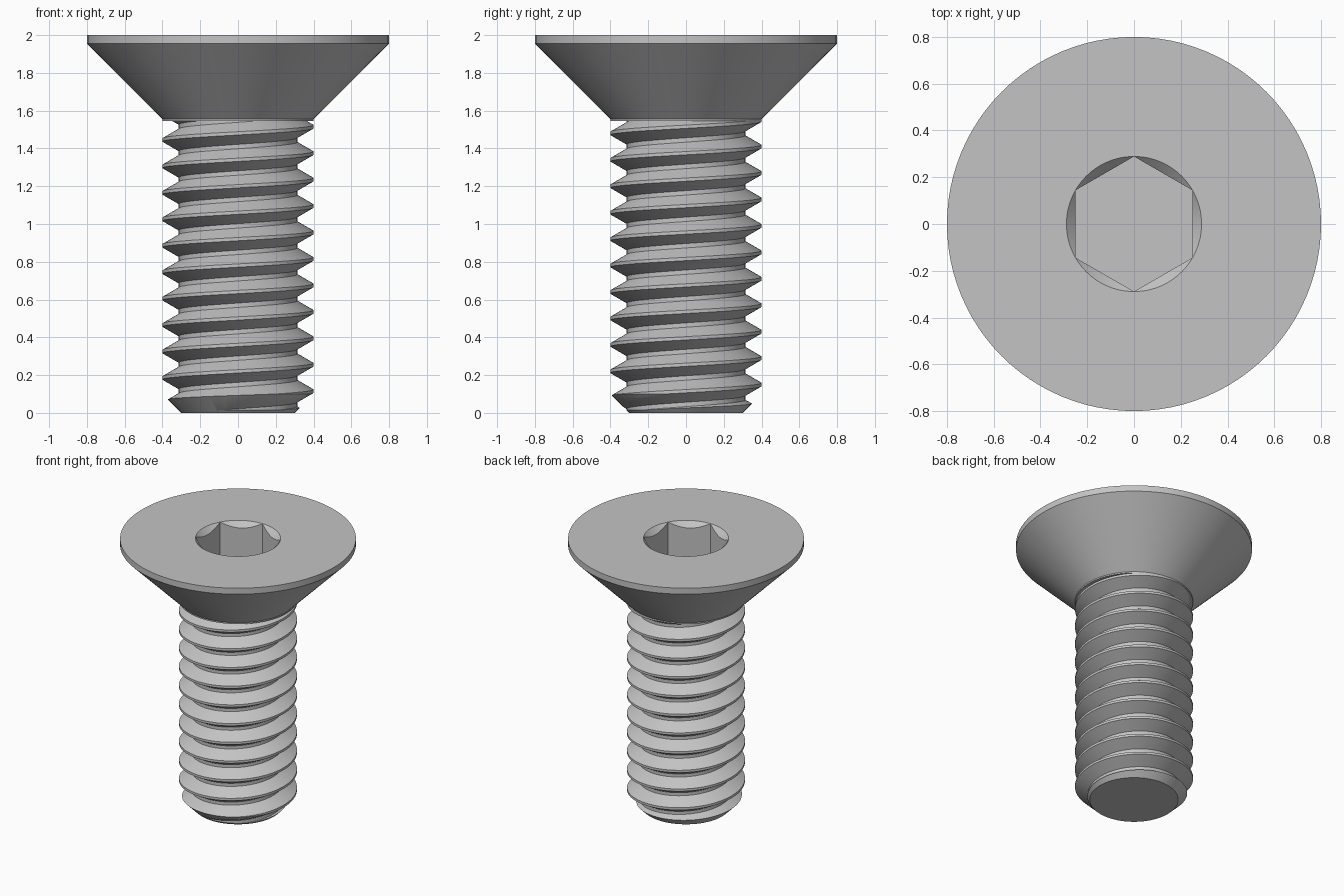
import bpy, bmesh
from math import pi, sin, cos

cube = bpy.data.objects.get("Cube")
if cube:
    bpy.data.objects.remove(cube, do_unlink=True)

SEGMENTS = 96
PITCH = 0.14
MAJOR, MINOR = 0.40, 0.314

steel = bpy.data.materials.new("grey_steel")
steel.use_nodes = True
GREY = (0.55, 0.55, 0.55, 1)
steel.diffuse_color = GREY
steel.node_tree.nodes["Principled BSDF"].inputs["Base Color"].default_value = GREY


def finish(name, bm):
    """Turn a bmesh into a linked, coloured object."""
    bmesh.ops.recalc_face_normals(bm, faces=bm.faces)
    mesh = bpy.data.meshes.new(name)
    bm.to_mesh(mesh)
    bm.free()
    mesh.materials.append(steel)
    obj = bpy.data.objects.new(name, mesh)
    bpy.context.collection.objects.link(obj)
    return obj


def lathe(name, profile, sides=SEGMENTS, turn=0.0):
    """Closed solid of revolution from (radius, height) points."""
    bm = bmesh.new()
    rings = []
    for r, z in profile:
        angles = [turn + 2 * pi * i / sides for i in range(sides)]
        rings.append([bm.verts.new((r * cos(a), r * sin(a), z)) for a in angles])
    for low, high in zip(rings, rings[1:]):
        for i in range(sides):
            k = (i + 1) % sides
            bm.faces.new((low[i], low[k], high[k], high[i]))
    bm.faces.new(rings[0][::-1])
    bm.faces.new(rings[-1])
    return finish(name, bm)


def cut(obj, cutter, operation):
    """Apply a boolean and discard the cutter."""
    cutter.hide_render = True
    mod = obj.modifiers.new("cut", "BOOLEAN")
    mod.operation, mod.object, mod.solver = operation, cutter, "EXACT"
    bpy.context.view_layer.objects.active = obj
    bpy.ops.object.modifier_apply(modifier=mod.name)
    bpy.data.objects.remove(cutter, do_unlink=True)


def smooth(obj):
    bpy.ops.object.select_all(action="DESELECT")
    obj.select_set(True)
    bpy.context.view_layer.objects.active = obj
    bpy.ops.object.shade_smooth_by_angle(angle=pi / 7)


# Threaded shank: one tooth profile swept as a continuous right-hand helix
crest = PITCH / 16
flank = crest + (MAJOR - MINOR) * 0.577
tooth = [(-crest, MAJOR), (crest, MAJOR), (flank, MINOR), (PITCH - flank, MINOR)]
rows = [(0.115 + m * PITCH + dz, r) for m in range(-3, 13) for dz, r in tooth]
bm = bmesh.new()
columns = []
for i in range(SEGMENTS):
    a = 2 * pi * i / SEGMENTS
    columns.append([bm.verts.new((r * cos(a), r * sin(a), z + PITCH * i / SEGMENTS))
                    for z, r in rows])
for i in range(SEGMENTS):
    here, there = columns[i], columns[(i + 1) % SEGMENTS]
    shift = len(tooth) if i == SEGMENTS - 1 else 0   # the seam climbs one pitch
    for j in range(len(rows) - 1 - shift):
        k = j + shift
        bm.faces.new((here[j], there[k], there[k + 1], here[j + 1]))
for height, direction in ((-0.05, -1), (1.548, 1)):
    bmesh.ops.bisect_plane(bm, geom=bm.verts[:] + bm.edges[:] + bm.faces[:],
                           plane_co=(0, 0, height), plane_no=(0, 0, direction),
                           clear_outer=True)
bmesh.ops.holes_fill(bm, edges=[e for e in bm.edges if e.is_boundary], sides=0)
shank = finish("threaded_shank", bm)

# Chamfered tip
cut(shank, lathe("tip_envelope", [(0.3, 0), (0.5, 0.2), (0.5, 1.7)]), "INTERSECT")
smooth(shank)

# Countersunk head with a short collar
head = lathe("countersunk_head",
             [(MAJOR, 1.545), (MAJOR, 1.555), (0.8, 1.955), (0.8, 2.0)])

# Hexagonal socket with a conical lead-in
cut(head, lathe("socket_cutter", [(0.2887, 1.64), (0.2887, 2.1)], 6, pi / 2), "DIFFERENCE")
cut(head, lathe("lead_in_cutter", [(0.239, 1.95), (0.389, 2.1)]), "DIFFERENCE")
smooth(head)
